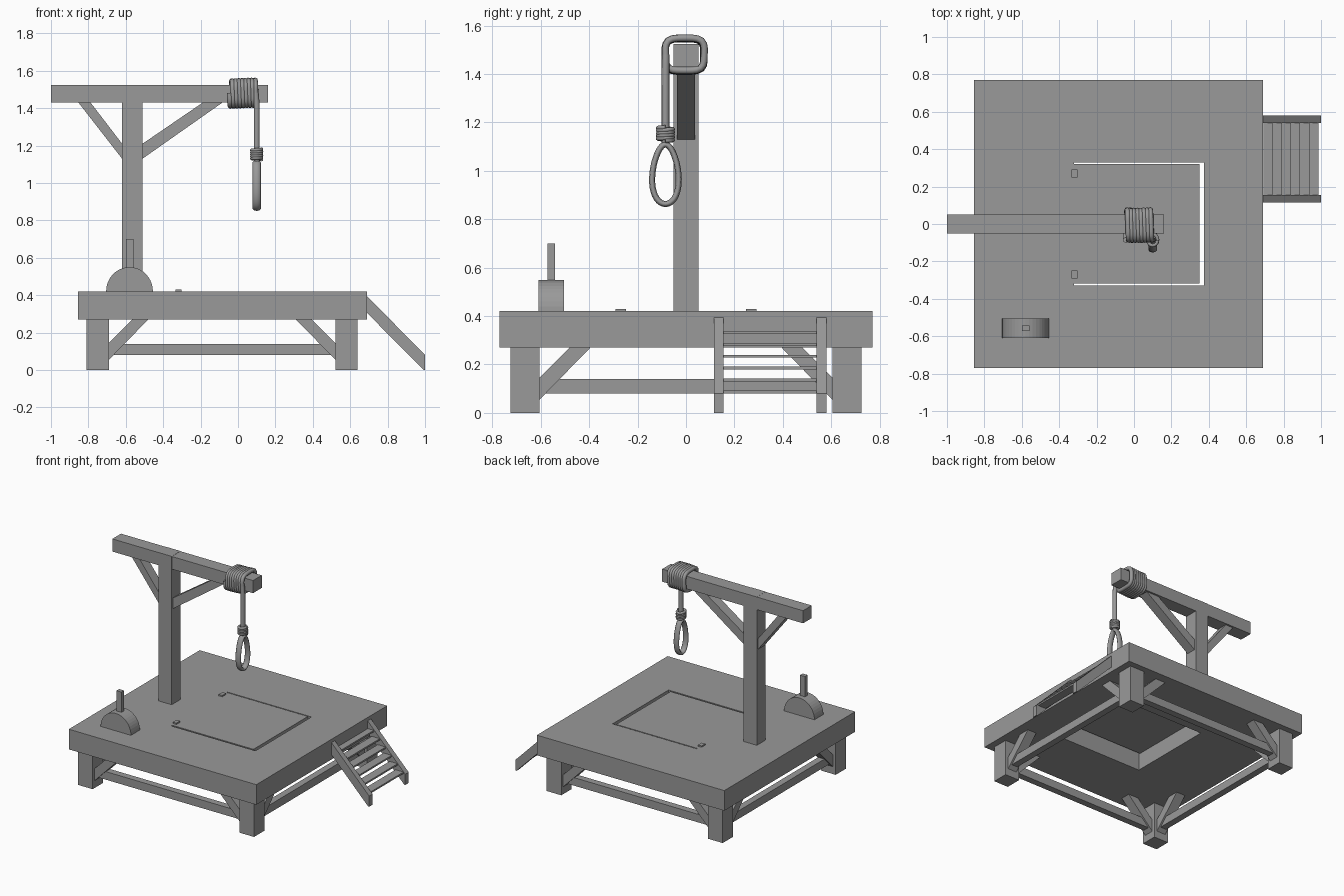
import bpy, bmesh, math
from mathutils import Vector

if "Cube" in bpy.data.objects:
    bpy.data.objects.remove(bpy.data.objects["Cube"])

grey = bpy.data.materials.new("weathered grey")
grey.diffuse_color = (0.32, 0.32, 0.32, 1)
grey.use_nodes = True
grey.node_tree.nodes["Principled BSDF"].inputs["Base Color"].default_value = grey.diffuse_color


def finish(name, bm):
    bmesh.ops.recalc_face_normals(bm, faces=bm.faces)
    me = bpy.data.meshes.new(name)
    bm.to_mesh(me)
    bm.free()
    me.materials.append(grey)
    ob = bpy.data.objects.new(name, me)
    bpy.context.collection.objects.link(ob)
    return ob


def box(name, x0, x1, y0, y1, z0, z1):
    bm = bmesh.new()
    bmesh.ops.create_cube(bm, size=1)
    for v in bm.verts:
        v.co = ((x0 + x1) / 2 + v.co.x * (x1 - x0),
                (y0 + y1) / 2 + v.co.y * (y1 - y0),
                (z0 + z1) / 2 + v.co.z * (z1 - z0))
    return finish(name, bm)


def slab(name, pts, a, b, axis="y"):
    """Extrude a (horizontal, z) outline from a to b along the x or y axis."""
    bm = bmesh.new()
    place = (lambda u, z, d: (u, d, z)) if axis == "y" else (lambda u, z, d: (d, u, z))
    lo = [bm.verts.new(place(u, z, a)) for u, z in pts]
    hi = [bm.verts.new(place(u, z, b)) for u, z in pts]
    bm.faces.new(lo)
    bm.faces.new(hi[::-1])
    n = len(pts)
    for i in range(n):
        bm.faces.new((lo[i], lo[(i + 1) % n], hi[(i + 1) % n], hi[i]))
    return finish(name, bm)


def tube(name, pts, radius, cyclic=False):
    """Round rope following a path."""
    cu = bpy.data.curves.new(name, "CURVE")
    cu.dimensions = "3D"
    cu.bevel_depth = radius
    cu.bevel_resolution = 2
    cu.use_fill_caps = True
    sp = cu.splines.new("POLY")
    sp.points.add(len(pts) - 1)
    for p, co in zip(sp.points, pts):
        p.co = (*co, 1)
    sp.use_cyclic_u = cyclic
    cu.materials.append(grey)
    ob = bpy.data.objects.new(name, cu)
    bpy.context.collection.objects.link(ob)
    bpy.ops.object.select_all(action="DESELECT")
    ob.select_set(True)
    bpy.context.view_layer.objects.active = ob
    bpy.ops.object.convert(target="MESH")
    bpy.ops.object.shade_smooth_by_angle(angle=math.radians(50))
    return bpy.context.object


# Platform with trapdoor opening
deck = box("deck", -0.855, 0.69, -0.77, 0.77, 0.27, 0.42)
cutter = box("trapdoor_cutter", -0.32, 0.375, -0.33, 0.33, 0.2, 0.5)
cutter.hide_render = True
cutter.hide_viewport = True
mod = deck.modifiers.new("opening", "BOOLEAN")
mod.operation = "DIFFERENCE"
mod.solver = "EXACT"
mod.object = cutter
box("trapdoor", -0.32, 0.35, -0.318, 0.322, 0.395, 0.42)
for y in (-0.27, 0.27):
    box("trapdoor_hinge", -0.333, -0.303, y - 0.022, y + 0.022, 0.41, 0.43)

# Legs with diagonal braces
CX = -0.085
for sx in (-1, 1):
    for sy in (-1, 1):
        xi, xo = CX + sx * 0.605, CX + sx * 0.725
        yi, yo = sy * 0.605, sy * 0.725
        box("leg", min(xi, xo), max(xi, xo), min(yi, yo), max(yi, yo), 0, 0.28)
        xm, ym = (xi + xo) / 2, (yi + yo) / 2
        shape = ((0, 0.055), (0, 0.145), (0.13, 0.275), (0.215, 0.275))
        slab("leg_brace", [(xi - sx * d, z) for d, z in shape], ym - 0.037, ym + 0.037)
        slab("leg_brace", [(yi - sy * d, z) for d, z in shape], xm - 0.037, xm + 0.037, "x")

# Lower rails between the legs
for s in (-1, 1):
    box("rail", CX - 0.61, CX + 0.61, s * 0.665 - 0.025, s * 0.665 + 0.025, 0.08, 0.14)
    xm = CX + s * 0.665
    box("rail", xm - 0.025, xm + 0.025, -0.61, 0.61, 0.08, 0.14)

# Post, beam and upper braces
box("post", -0.62, -0.51, -0.052, 0.052, 0.42, 1.525)
box("beam", -1.0, 0.16, -0.051, 0.051, 1.43, 1.524)
slab("short_brace", [(-0.62, 1.13), (-0.62, 1.21), (-0.79, 1.432), (-0.855, 1.432)], -0.037, 0.037)
slab("long_brace", [(-0.51, 1.13), (-0.51, 1.21), (-0.185, 1.432), (-0.08, 1.432)], -0.037, 0.037)

# Lever with half-round housing
arc = [(-0.58 + 0.125 * math.cos(math.pi * i / 20), 0.42 + 0.13 * math.sin(math.pi * i / 20))
       for i in range(21)]
slab("lever_housing", arc, -0.61, -0.505)
box("lever_handle", -0.6, -0.56, -0.573, -0.542, 0.5, 0.7)

# Stairs
for y0, y1 in ((0.115, 0.155), (0.54, 0.58)):
    slab("stringer", [(0.69, 0.395), (1.0, 0.08), (1.0, 0.0), (0.992, 0.0), (0.69, 0.305)], y0, y1)
for i in range(6):
    z = 0.332 - i * 0.049
    x = 1.04 - z
    box("tread", max(0.692, x - 0.033), x + 0.033, 0.15, 0.545, z - 0.006, z + 0.006)

# Rope wound around the beam in rounded square turns, then hanging down
RX, RY = 0.1, -0.085
coil = []
turns, steps = 8, 32
for i in range(turns * steps + 1):
    a = math.pi + 2 * math.pi * i / steps
    c, s = math.cos(a), math.sin(a)
    k = (c ** 4 + s ** 4) ** -0.25
    wob = 1 + 0.03 * math.sin(i * 0.21)
    coil.append(Vector((-0.045 + 0.14 * i / (turns * steps),
                        -0.005 + 0.08 * c * k * wob, 1.48 + 0.067 * s * k * wob)))
tube("rope_coil", coil, 0.0145)
tube("hanging_rope", [coil[-1], (RX, RY, 1.42), (RX, RY, 1.1)], 0.016)

# Wrapped knot
knot = []
for i in range(5 * 20 + 1):
    a = 2 * math.pi * i / 20
    knot.append((RX + 0.026 * math.cos(a), RY + 0.03 * math.sin(a), 1.125 + 0.055 * i / 100))
tube("knot", knot, 0.0095)

# Teardrop loop, broader along x
loop = []
for i in range(40):
    a = 2 * math.pi * i / 40
    loop.append((0, RY + 0.054 * math.sin(a) * (1 - 0.2 * math.cos(a)), 0.986 + 0.123 * math.cos(a)))
noose = tube("rope_loop", loop, 0.0125, True)
for v in noose.data.vertices:
    v.co.x = RX + v.co.x * 1.8
